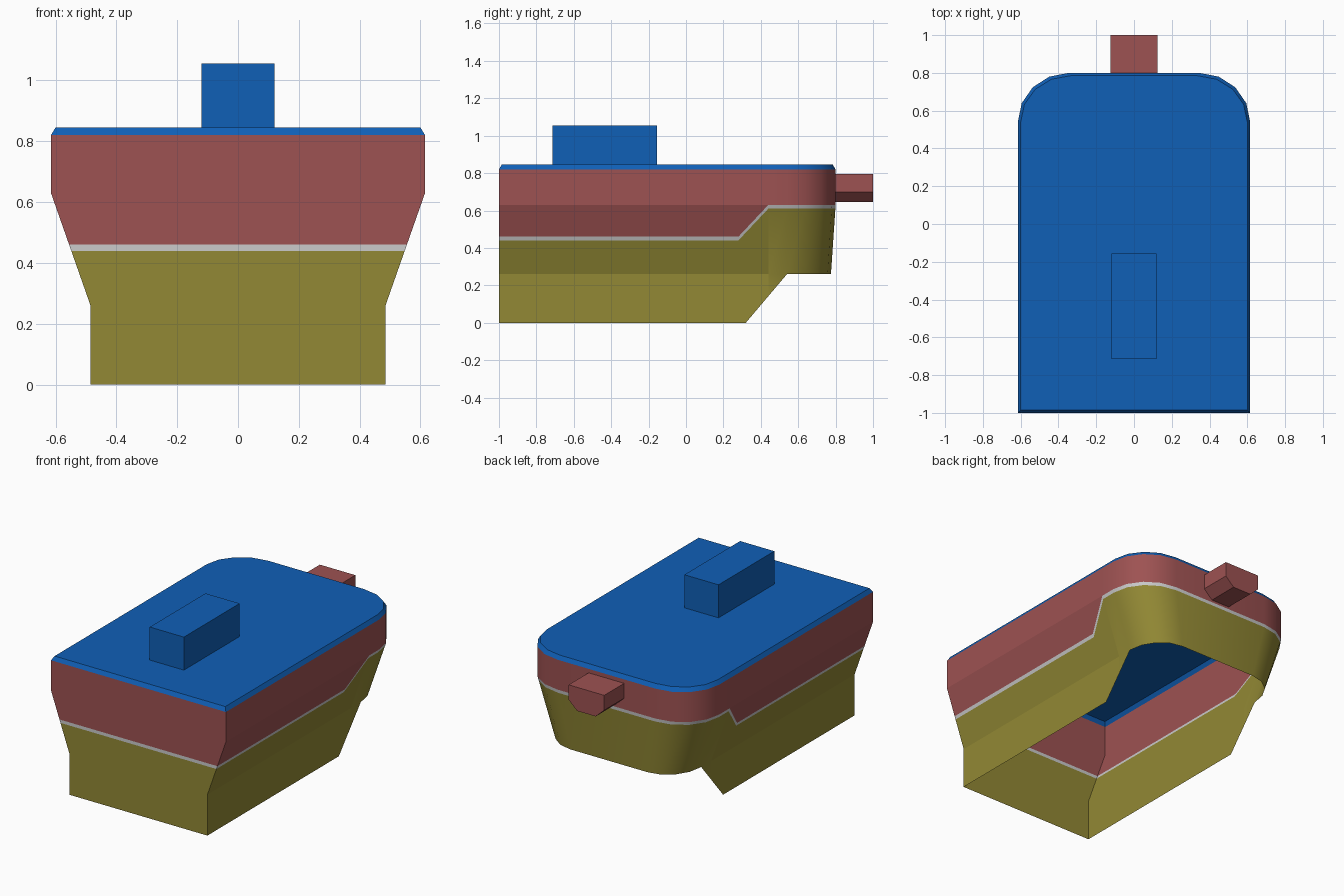
import bpy, bmesh, math

if "Cube" in bpy.data.objects:
    bpy.data.objects.remove(bpy.data.objects["Cube"])

BLUE = ("blue", (0.005, 0.115, 0.47, 1))
RED = ("red", (0.34, 0.085, 0.085, 1))
OLIVE = ("olive", (0.29, 0.25, 0.035, 1))
ARC_Y, FRONT = 0.54, -1.0


def finish(bm, name, colour=None):
    bmesh.ops.remove_doubles(bm, verts=bm.verts, dist=1e-4)
    me = bpy.data.meshes.new(name)
    bm.to_mesh(me)
    bm.free()
    ob = bpy.data.objects.new(name, me)
    bpy.context.collection.objects.link(ob)
    if colour:
        mat = bpy.data.materials.get(colour[0]) or bpy.data.materials.new(colour[0])
        mat.diffuse_color = colour[1]
        mat.use_nodes = True
        mat.node_tree.nodes["Principled BSDF"].inputs["Base Color"].default_value = mat.diffuse_color
        me.materials.append(mat)
    return ob


def lerp(v, table):
    # piecewise linear lookup, clamped at both ends
    if v <= table[0][0]:
        return table[0][1]
    for (a, p), (b, q) in zip(table, table[1:]):
        if v <= b:
            return p + (q - p) * (v - a) / (b - a)
    return table[-1][1]


# Columns round the hull: (x factor, y on the straight, arc share)
half = [(1.0, y, 0.0) for y in (FRONT, 0.28, 0.32, 0.44, ARC_Y)]
for k in range(1, 5):
    a = math.radians(22.5 * k)
    half.append(((0.345 + 0.27 * math.cos(a)) / 0.615, ARC_Y, math.sin(a)))
columns = half + [(-fx, y, s) for fx, y, s in reversed(half)]


def point(col, z, inset=0.0):
    fx, y, s = col
    w = lerp(z, [(0.26, 0.485), (0.63, 0.615)]) - inset
    back = lerp(z, [(0.26, 0.775), (0.63, 0.80)]) - inset
    y = y + inset if y == FRONT else y
    return (fx * w, y + s * (back - ARC_Y), z)


def keel(col):
    return lerp(col[1], [(0.32, 0.0), (ARC_Y, 0.26)])


def stripe(col):
    return lerp(col[1], [(0.28, 0.44), (0.44, 0.61)])


def shell(name, levels, colour=None):
    # loft bands of faces round the columns, one height function per row
    bm = bmesh.new()
    rows = [[bm.verts.new(point(c, f(c))) for c in columns] for f in levels]
    n = len(columns)
    for lo, hi in zip(rows, rows[1:]):
        for i in range(n):
            j = (i + 1) % n
            bm.faces.new((lo[i], lo[j], hi[j], hi[i])).smooth = True
    bmesh.ops.remove_doubles(bm, verts=bm.verts, dist=1e-4)
    # crisp creases on the straight part, smooth rounded corners
    for e in bm.edges:
        e.smooth = max(v.co.y for v in e.verts) > 0.5
    return finish(bm, name, colour)


# Hull, open underneath
shell("lower_hull", [keel, lambda c: 0.26, stripe], OLIVE)
shell("hull_stripe", [stripe, lambda c: stripe(c) + 0.02])
shell("upper_hull", [lambda c: stripe(c) + 0.02, lambda c: 0.63, lambda c: 0.82], RED)

# Deck with chamfered rim
bm = bmesh.new()
low = [bm.verts.new(point(c, 0.82)) for c in columns]
top = [bm.verts.new(point(c, 0.845, 0.015)) for c in columns]
for i in range(len(columns)):
    j = (i + 1) % len(columns)
    bm.faces.new((low[i], low[j], top[j], top[i]))
bm.faces.new(top)
deck = finish(bm, "deck", BLUE)
bpy.context.view_layer.objects.active = deck
deck.select_set(True)
bpy.ops.object.shade_smooth_by_angle(angle=math.radians(30))


def prism(name, section, y0, y1, colour):
    # x-z section extruded along y
    bm = bmesh.new()
    face = bm.faces.new([bm.verts.new((x, y0, z)) for x, z in section])
    ext = bmesh.ops.extrude_face_region(bm, geom=[face])["geom"]
    moved = [v for v in ext if isinstance(v, bmesh.types.BMVert)]
    bmesh.ops.translate(bm, verts=moved, vec=(0, y1 - y0, 0))
    bmesh.ops.recalc_face_normals(bm, faces=bm.faces)
    return finish(bm, name, colour)


# Raised block on the deck and chamfered tab at the back
prism("deck_block", [(-0.12, 0.845), (0.12, 0.845), (0.12, 1.055), (-0.12, 1.055)],
      -0.715, -0.155, BLUE)
prism("rear_tab", [(-0.065, 0.645), (0.065, 0.645), (0.125, 0.70),
                   (0.125, 0.795), (-0.125, 0.795), (-0.125, 0.70)], 0.80, 1.0, RED)
